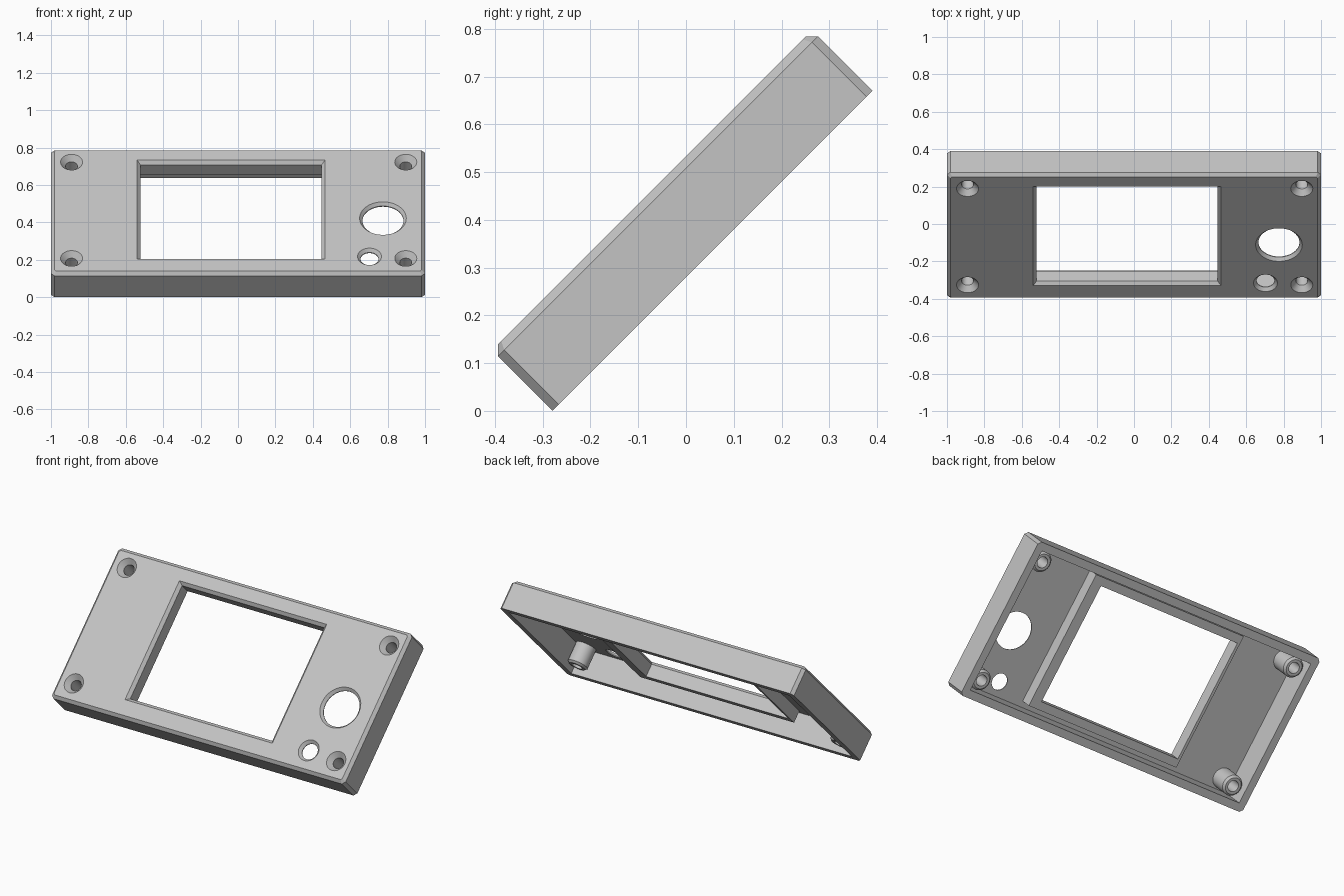
import bpy, bmesh, math

cube = bpy.data.objects.get("Cube")
if cube:
    bpy.data.objects.remove(cube, do_unlink=True)

# Overall sizes in the panel's own flat frame (z = 0 is the open back)
HALF_W, HALF_H, DEPTH = 1.0, 0.4735, 0.179
CHAMFER, WALL, PLATE = 0.018, 0.045, 0.157
TILT = math.radians(45)
PLACE = (0, 0.0555, 0.3355)

grey = bpy.data.materials.new("light_grey_plastic")
grey.use_nodes = True
COLOUR = (0.55, 0.55, 0.55, 1)
grey.diffuse_color = COLOUR
grey.node_tree.nodes["Principled BSDF"].inputs["Base Color"].default_value = COLOUR


def rect(x0, x1, y0, y1, z, grow=0):
    x0, x1, y0, y1 = x0 - grow, x1 + grow, y0 - grow, y1 + grow
    return [(x0, y0, z), (x1, y0, z), (x1, y1, z), (x0, y1, z)]


def octagon(w, h, cut, z):
    return [(w - cut, -h, z), (w, cut - h, z), (w, h - cut, z), (w - cut, h, z),
            (cut - w, h, z), (-w, h - cut, z), (-w, cut - h, z), (cut - w, -h, z)]


def circle(x, y, r, z, n=48):
    return [(x + r * math.cos(2 * math.pi * i / n),
             y + r * math.sin(2 * math.pi * i / n), z) for i in range(n)]


def loft(name, rings, loop=False):
    """Skin a stack of rings, capped at both ends or looped into a tube."""
    bm = bmesh.new()
    stack = [[bm.verts.new(p) for p in ring] for ring in rings]
    pairs = list(zip(stack, stack[1:]))
    if loop:
        pairs.append((stack[-1], stack[0]))
    else:
        bm.faces.new(stack[0])
        bm.faces.new(stack[-1])
    for a, b in pairs:
        for i in range(len(a)):
            j = (i + 1) % len(a)
            bm.faces.new((a[i], a[j], b[j], b[i]))
    bmesh.ops.recalc_face_normals(bm, faces=bm.faces)
    mesh = bpy.data.meshes.new(name)
    bm.to_mesh(mesh)
    bm.free()
    mesh.materials.append(grey)
    ob = bpy.data.objects.new(name, mesh)
    bpy.context.collection.objects.link(ob)
    ob.location = PLACE
    ob.rotation_euler = (TILT, 0, 0)
    return ob


def activate(ob):
    bpy.ops.object.select_all(action='DESELECT')
    ob.select_set(True)
    bpy.context.view_layer.objects.active = ob


def cut(target, cutter):
    cutter.hide_render = True
    mod = target.modifiers.new("cut", 'BOOLEAN')
    mod.operation, mod.solver, mod.object = 'DIFFERENCE', 'EXACT', cutter
    activate(target)
    bpy.ops.object.modifier_apply(modifier=mod.name)
    bpy.data.objects.remove(cutter, do_unlink=True)


def hole(x, y, r, r_top, depth):
    """Round through-hole with a sloped mouth on the face."""
    slope = (r_top - r) / depth
    over = 0.02
    return loft("hole_cutter", [circle(x, y, r, 0.05), circle(x, y, r, DEPTH - depth),
                                circle(x, y, r_top + slope * over, DEPTH + over)])


# Shell: chamfered box, hollowed from behind
shell = loft("panel_shell", [
    octagon(HALF_W, HALF_H, CHAMFER, 0),
    octagon(HALF_W, HALF_H, CHAMFER, DEPTH - CHAMFER),
    octagon(HALF_W - CHAMFER, HALF_H - CHAMFER, CHAMFER / 2, DEPTH)])
in_w, in_h = HALF_W - WALL, HALF_H - WALL
cavity = (-in_w, in_w, -in_h, in_h)
cut(shell, loft("cavity_cutter", [rect(*cavity, -0.1), rect(*cavity, PLATE)]))

# Display window with a sloped edge
window = (-0.521, 0.447, -0.348, 0.365)
cut(shell, loft("window_cutter", [rect(*window, 0.05), rect(*window, DEPTH - CHAMFER),
                                  rect(*window, DEPTH + 0.02, CHAMFER + 0.02)]))

# Raised frame behind the window
frame_outer = (-0.538, 0.51, -0.395, 0.413)
FRAME_BACK = 0.084
loft("window_frame", [rect(*frame_outer, PLATE), rect(*frame_outer, FRAME_BACK),
                      rect(*window, FRAME_BACK), rect(*window, PLATE)], loop=True)

# Knob hole and button hole
cut(shell, hole(0.775, -0.057, 0.11, 0.125, 0.017))
cut(shell, hole(0.703, -0.346, 0.048, 0.064, 0.017))

# Countersunk screw holes and the hollow posts behind them
SINK, R_SINK, R_SCREW, R_POST, POST_BACK = 0.03, 0.059, 0.032, 0.06, 0.03
r_mid = R_SINK - (R_SINK - R_SCREW) * (DEPTH - PLATE) / SINK
for side, x in (("right", -0.89), ("left", 0.897)):
    for level, y in (("lower", -0.36), ("upper", 0.368)):
        cut(shell, hole(x, y, R_SCREW, R_SINK, SINK))
        profile = [(R_SCREW, POST_BACK), (R_POST - 0.012, POST_BACK),
                   (R_POST, POST_BACK + 0.012), (R_POST, PLATE),
                   (r_mid, PLATE), (R_SCREW, DEPTH - SINK)]
        post = loft(f"{level}_{side}_screw_post",
                    [circle(x, y, r, z) for r, z in profile], loop=True)
        activate(post)
        bpy.ops.object.shade_smooth_by_angle(angle=math.radians(25))

activate(shell)
bpy.ops.object.shade_smooth_by_angle(angle=math.radians(25))
